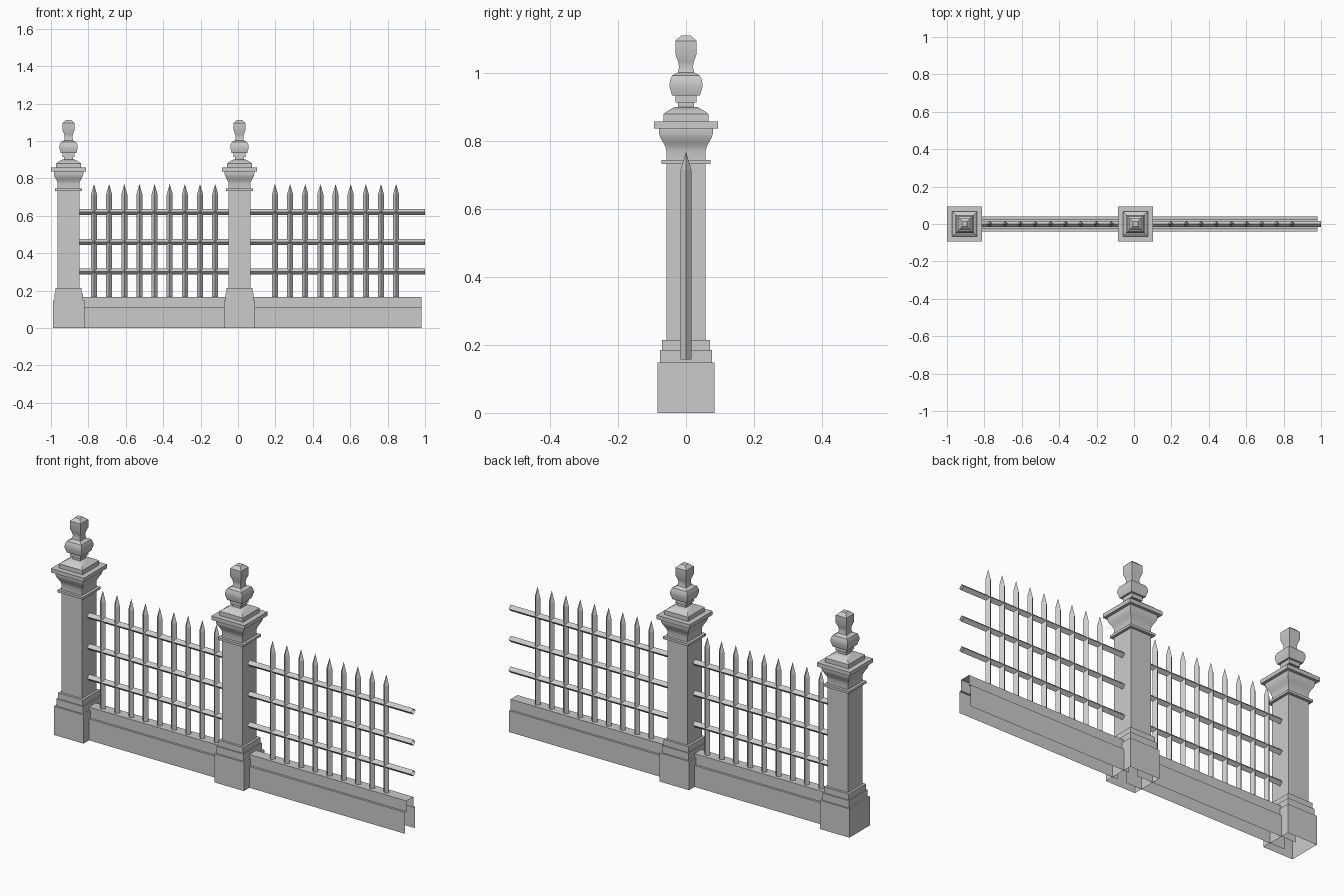
import bpy
import math

if "Cube" in bpy.data.objects:
    bpy.data.objects.remove(bpy.data.objects["Cube"])

RING = [(-1, -1), (1, -1), (1, 1), (-1, 1)]


def make_object(name, verts, faces, x=0.0, z=0.0):
    mesh = bpy.data.meshes.new(name)
    mesh.from_pydata(verts, [], faces)
    mesh.update()
    obj = bpy.data.objects.new(name, mesh)
    obj.location = (x, 0, z)
    bpy.context.collection.objects.link(obj)
    return obj


def square_lathe(name, profile, x):
    """Stack square rings (half width, height); open below, closed on top."""
    verts = [(sx * w, sy * w, z) for w, z in profile for sx, sy in RING]
    faces = [(4 * k + i, 4 * k + (i + 1) % 4, 4 * k + 4 + (i + 1) % 4, 4 * k + 4 + i)
             for k in range(len(profile) - 1) for i in range(4)]
    top = 4 * (len(profile) - 1)
    faces.append((top, top + 1, top + 2, top + 3))
    obj = make_object(name, verts, faces, x)
    bpy.ops.object.select_all(action='DESELECT')
    obj.select_set(True)
    bpy.context.view_layer.objects.active = obj
    bpy.ops.object.shade_smooth_by_angle(angle=math.radians(35))
    return obj


def extrude_x(name, section, x0, x1, closed, z=0.0):
    """Run a (y, z) section along x, with open ends."""
    n = len(section)
    verts = [(x, y, h) for x in (x0, x1) for y, h in section]
    faces = [(i, n + i, n + (i + 1) % n, (i + 1) % n)
             for i in range(n if closed else n - 1)]
    return make_object(name, verts, faces, 0, z)


# Pillar outlines: body with plinth and capital, then the finial
BODY = [(.084, 0), (.084, .148), (.076, .148), (.076, .185), (.070, .185), (.070, .215),
        (.058, .215), (.058, .733), (.072, .733), (.072, .745), (.058, .745),
        (.058, .772), (.061, .784), (.067, .796), (.075, .81), (.079, .823), (.079, .838),
        (.094, .838), (.094, .858), (.067, .858), (.067, .88), (.055, .889), (.034, .901)]
FINIAL = [(.024, .899), (.024, .915), (.031, .915), (.031, .935), (.041, .935),
          (.049, .963), (.047, .98), (.041, .994), (.024, 1.003), (.0205, 1.018),
          (.023, 1.035), (.031, 1.056), (.031, 1.096), (.014, 1.112)]

for px in (-.906, .008):
    square_lathe("pillar", BODY, px)
    square_lathe("pillar_finial", FINIAL, px)

# Fence bays: low wall, three diamond rails, nine spear pickets
R = .016
WALL = [(-.039, 0), (-.039, .11), (-.028, .11), (-.028, .165),
        (.028, .165), (.028, .11), (.039, .11), (.039, 0)]
DIAMOND = [(-R, 0), (0, R), (R, 0), (0, -R)]

for cx in (-.446, .5215):
    extrude_x("low_wall", WALL, cx - .4585, cx + .4585, False)
    for h in (.302, .46, .62):
        extrude_x("rail", DIAMOND, cx - .4785, cx + .4785, True, h)
    for k in range(9):
        verts = [(a, b, h) for h in (.158, .715) for a, b in ((-R, 0), (0, -R), (R, 0), (0, R))]
        verts.append((0, 0, .77))
        faces = [(i, (i + 1) % 4, 4 + (i + 1) % 4, 4 + i) for i in range(4)]
        faces += [(4 + i, 4 + (i + 1) % 4, 8) for i in range(4)]
        make_object("picket", verts, faces, cx + (k - 4) * .081)
